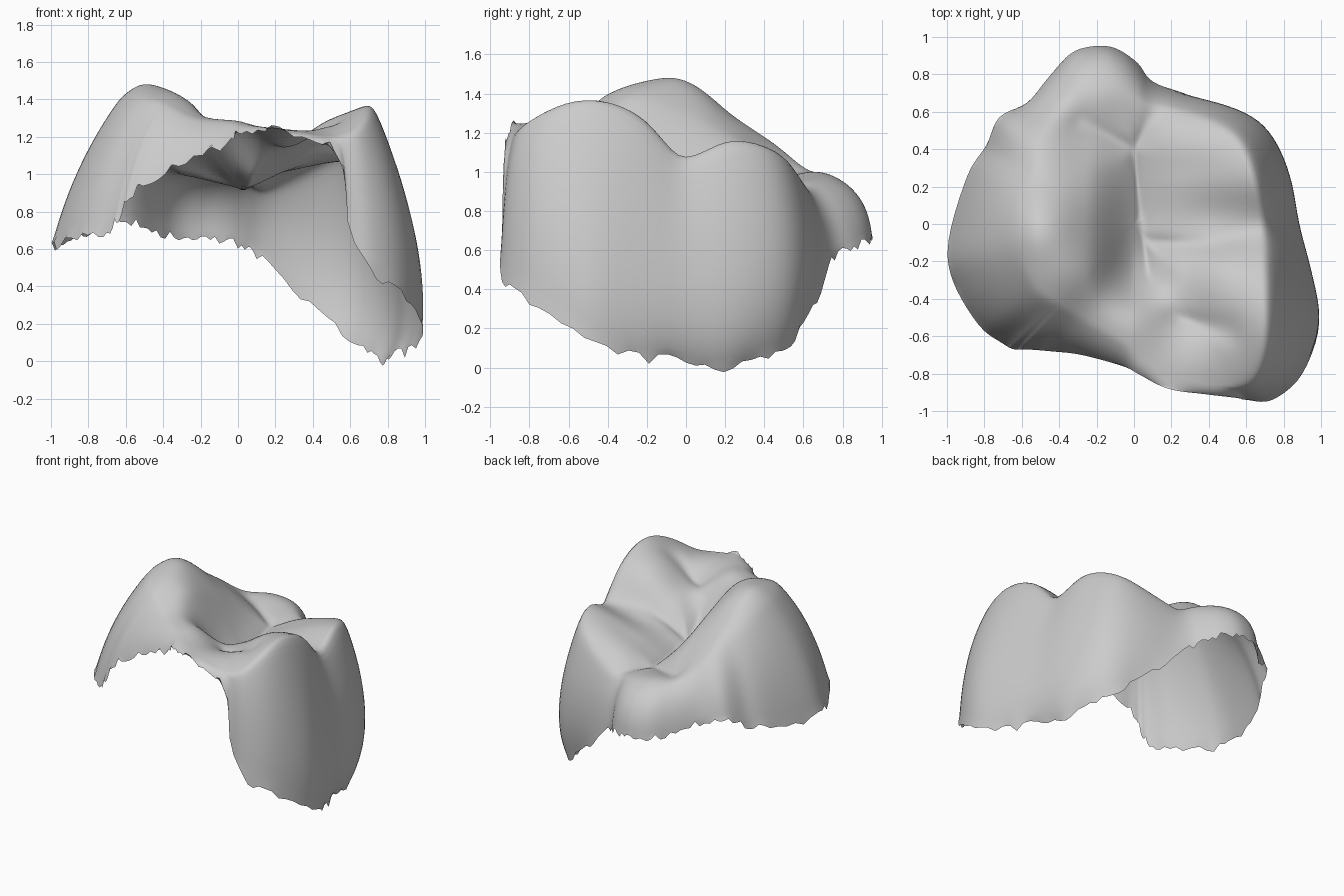
import bpy
import bmesh
import random
from mathutils import Vector

random.seed(4)
cube = bpy.data.objects.get("Cube")
if cube:
    bpy.data.objects.remove(cube)

STEPS = 5        # columns between two rim stations
WALL_RINGS = 22
TOP_RINGS = 44

# Open lower rim, counter-clockwise: x, y, z and crest inset (hundredths)
RIM = [
    (82, 0, 4, 86), (76, 24, 0, 88), (67, 46, 8, 90), (52, 58, 18, 92),
    (29, 69, 39, 88), (10, 76, 57, 84), (2, 86, 62, 79), (-10, 94, 64, 78),
    (-22, 95, 65, 78), (-34, 91, 67, 80), (-46, 78, 70, 81), (-57, 65, 74, 80),
    (-72, 57, 78, 73), (-79, 42, 70, 70), (-89, 26, 66, 68), (-99, -8, 61, 64),
    (-97, -30, 62, 64), (-83, -54, 66, 65), (-70, -64, 69, 65), (-64, -67, 77, 65),
    (-58, -67, 88, 67), (-45, -68, 98, 71), (-28, -70, 108, 78),
    (-6, -76, 116, 84), (2, -80, 123, 87), (18, -88, 124, 90),
    (38, -91, 120, 92), (55, -93, 108, 93), (60, -94, 68, 93),
    (74, -94, 46, 88), (90, -80, 33, 79), (99, -52, 15, 73), (91, -24, 5, 79),
]

# Chewing surface heights (hundredths), rows front to back, columns right to left
HEIGHTS = [
    (90, 100, 112, 122, 122, 116, 116),
    (100, 112, 120, 126, 124, 124, 132),
    (114, 133, 131, 127, 118, 130, 139),
    (130, 145, 138, 104, 113, 127, 130),
    (131, 147, 131, 98, 102, 107, 110),
    (116, 128, 118, 97, 104, 113, 119),
    (98, 111, 103, 97, 102, 108, 109),
    (80, 90, 98, 94, 82, 82, 84),
    (70, 75, 76, 76, 70, 70, 70),
]
SPACING = 0.25

# Fissures: polylines pressed into the chewing surface
GROOVES = [
    [(-0.3, 0.55), (0, 0.4), (0.04, 0), (0.08, -0.28)],
    [(0, 0.4), (0.13, 0.62), (0.1, 0.72)],
    [(0.06, -0.1), (0.4, -0.11), (0.75, -0.02)],
    [(0.23, -0.5), (0.52, -0.57)],
]


def spline(a, b, c, d, t):
    return b + 0.5 * t * (c - a + t * (2 * a - 5 * b + 4 * c - d
                                       + t * (3 * (b - c) + d - a)))


def along(values, t):
    """Smooth value at position t of an open row of values."""
    last = len(values) - 1
    t = max(0.0, min(t, last - 0.001))
    i = int(t)
    pick = [values[max(0, min(last, i + k))] for k in (-1, 0, 1, 2)]
    return spline(*pick, t - i)


def groove_depth(p):
    depth = 0.0
    for line in GROOVES:
        for a, b in zip(line, line[1:]):
            a, b = Vector(a), Vector(b)
            t = max(0, min(1, (p - a).dot(b - a) / (b - a).length_squared))
            gap = (p - a.lerp(b, t)).length
            depth = max(depth, 0.055 * 2.718 ** (-gap / 0.05))
    return depth


def top_point(x, y):
    rows = [along(row, x / SPACING + 3) for row in HEIGHTS]
    z = along(rows, y / SPACING + 4) / 100
    return Vector((x, y, z - groove_depth(Vector((x, y)))))


def column(station):
    """Points from the ragged rim over the crest to the middle."""
    x, y, z, inset = (v / 100 for v in station)
    foot = Vector((x, y, z + random.uniform(-0.028, 0.028)))
    crest = top_point(x * inset, y * inset)
    # shoulder that swells the outer wall; the long walls tuck in at the foot
    tuck = max(0, 0.45 - z)
    drop = 0.45 - 0.25 * y ** 2 + 0.75 * tuck
    reach = 0.7 + 0.25 * max(0, y) ** 2
    shoulder = crest.lerp(foot, reach) + Vector((x, y, 0)).normalized() * tuck * 0.5
    shoulder.z = crest.z + (z - crest.z) * drop
    points = []
    for i in range(WALL_RINGS):
        t = i / WALL_RINGS
        points.append(foot.lerp(shoulder, t).lerp(shoulder.lerp(crest, t), t))
    for i in range(TOP_RINGS):
        s = 1 - i / TOP_RINGS
        points.append(top_point(crest.x * s, crest.y * s))
    return points


# Crown shell: one open skin from rim to centre
bm = bmesh.new()
columns = []
for i in range(len(RIM)):
    near = [RIM[(i + k) % len(RIM)] for k in (-1, 0, 1, 2)]
    for step in range(STEPS):
        station = [spline(*v, step / STEPS) for v in zip(*near)]
        columns.append([bm.verts.new(p) for p in column(station)])
centre = bm.verts.new(top_point(0, 0))
for a, b in zip(columns, columns[1:] + columns[:1]):
    for j in range(len(a) - 1):
        bm.faces.new((a[j], b[j], b[j + 1], a[j + 1]))
    bm.faces.new((a[-1], b[-1], centre))

# Soften the crest and shoulders, keep the ragged rim
inner = [v for v in bm.verts if not v.is_boundary]
for _ in range(6):
    bmesh.ops.smooth_vert(bm, verts=inner, factor=0.5,
                          use_axis_x=True, use_axis_y=True, use_axis_z=True)

mesh = bpy.data.meshes.new("crown_shell")
bm.to_mesh(mesh)
bm.free()
mesh.shade_smooth()
crown = bpy.data.objects.new("crown_shell", mesh)
bpy.context.collection.objects.link(crown)

# Plain grey
grey = bpy.data.materials.new("plain_grey")
grey.use_nodes = True
colour = (0.6, 0.6, 0.6, 1)
grey.diffuse_color = colour
grey.node_tree.nodes["Principled BSDF"].inputs["Base Color"].default_value = colour
mesh.materials.append(grey)
